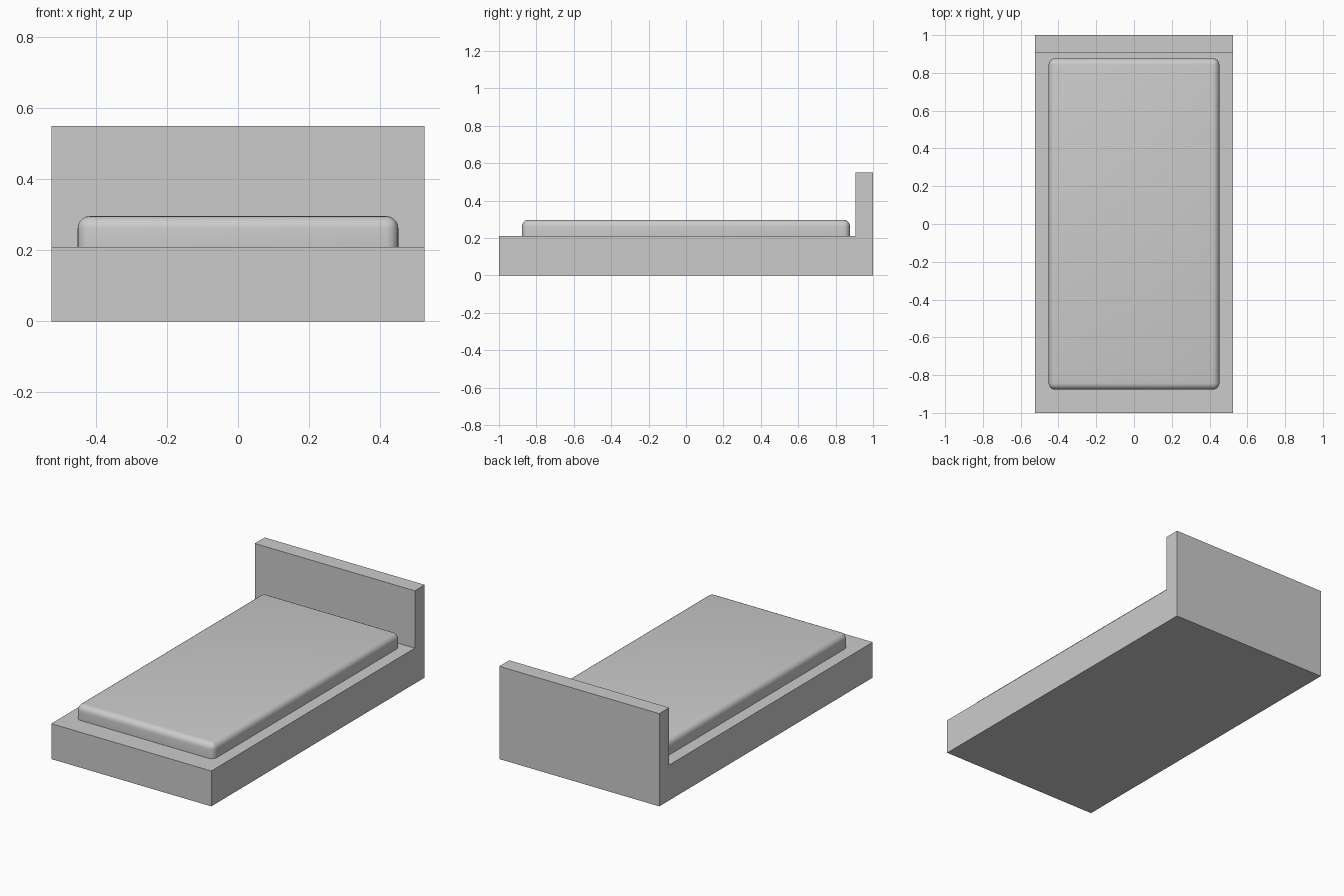
import bpy, math

if "Cube" in bpy.data.objects:
    bpy.data.objects.remove(bpy.data.objects["Cube"])


def box(name, x, y, z):
    """Box spanning the given (min, max) ranges."""
    spans = (x, y, z)
    bpy.ops.mesh.primitive_cube_add(size=1, location=[(a + b) / 2 for a, b in spans])
    ob = bpy.context.object
    ob.name = name
    ob.scale = [b - a for a, b in spans]
    bpy.ops.object.transform_apply(location=False, rotation=False, scale=True)
    return ob


# Solid platform and the headboard set into its rear end
box("bed_base", (-0.525, 0.525), (-1, 1), (0, 0.21))
box("headboard", (-0.525, 0.525), (0.907, 1), (0.12, 0.55))

# Mattress with rounded edges, sunk slightly into the platform
mattress = box("mattress", (-0.452, 0.452), (-0.877, 0.877), (0.15, 0.297))
bevel = mattress.modifiers.new("rounded_edges", 'BEVEL')
bevel.width = 0.035
bevel.segments = 5
bpy.ops.object.modifier_apply(modifier=bevel.name)
bpy.ops.object.shade_smooth_by_angle(angle=math.radians(30))
